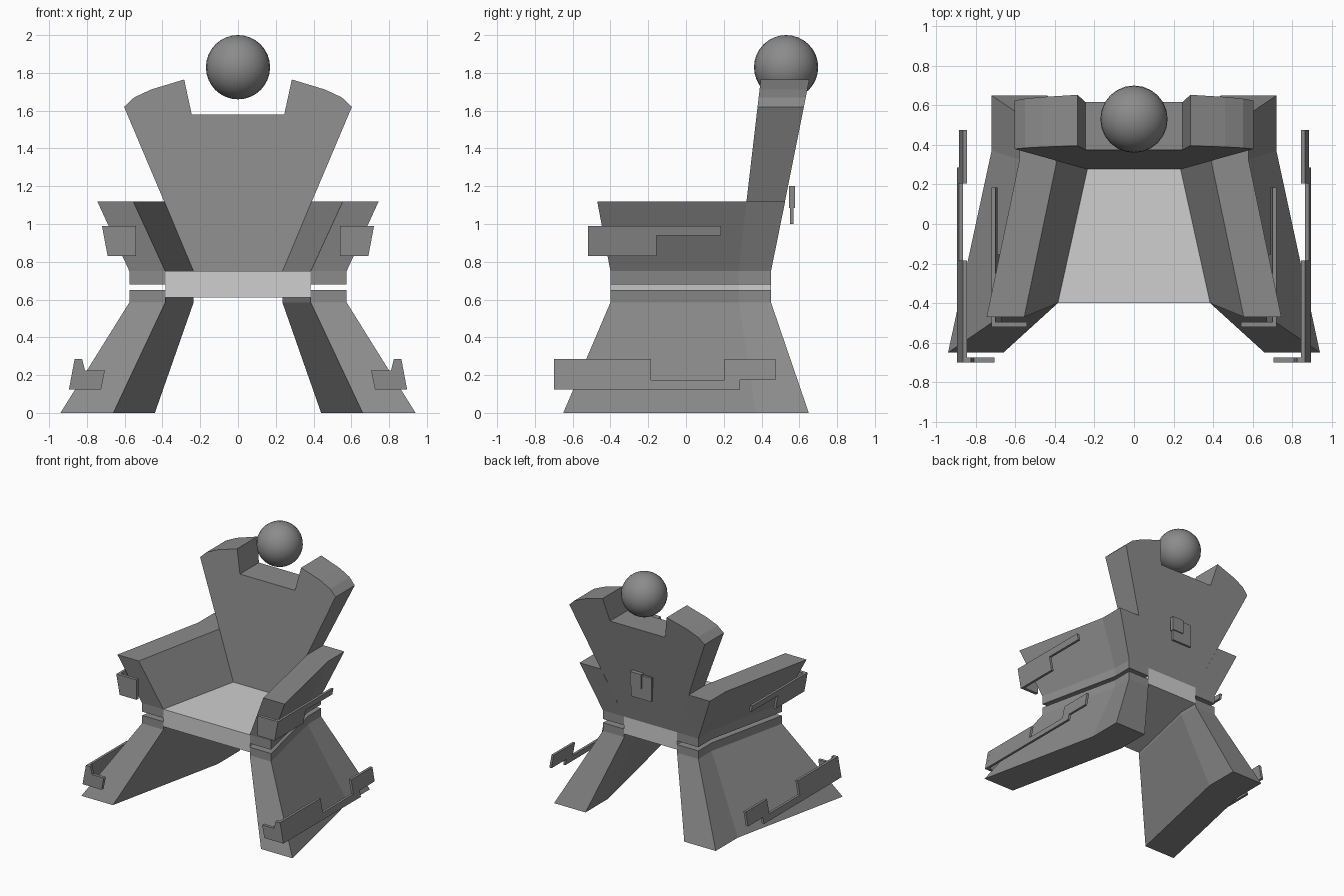
import bpy, bmesh

if "Cube" in bpy.data.objects:
    bpy.data.objects.remove(bpy.data.objects["Cube"])

def material(name, v):
    m = bpy.data.materials.new(name)
    m.diffuse_color = (v, v, v, 1)
    m.use_nodes = True
    m.node_tree.nodes["Principled BSDF"].inputs["Base Color"].default_value = m.diffuse_color
    return m

STONE = material("mid grey", 0.26)
SEAT = material("light grey", 0.62)

def loft(name, rings, mat=STONE):
    """Closed solid joining equal-length rings of points, capped at both ends."""
    bm = bmesh.new()
    vs = [[bm.verts.new(p) for p in r] for r in rings]
    n = len(rings[0])
    for a, b in zip(vs, vs[1:]):
        for i in range(n):
            j = (i + 1) % n
            bm.faces.new((a[i], a[j], b[j], b[i]))
    bm.faces.new(vs[0][::-1])
    bm.faces.new(vs[-1])
    bmesh.ops.recalc_face_normals(bm, faces=bm.faces)
    me = bpy.data.meshes.new(name)
    bm.to_mesh(me)
    bm.free()
    me.materials.append(mat)
    ob = bpy.data.objects.new(name, me)
    bpy.context.collection.objects.link(ob)
    return ob

def box(name, x0, x1, y0, y1, z0, z1):
    return loft(name, [[(x0, y0, z), (x1, y0, z), (x1, y1, z), (x0, y1, z)] for z in (z0, z1)])

def side_ring(s, z, in_f, in_b, w, y0, y1, y2):
    """Plan section: tapers from front to crease, then runs straight to the rear."""
    pts = [(in_f, y0), (in_b, y1), (in_b, y2), (in_b + w, y2), (in_b + w, y1), (in_f + w, y0)]
    return [(s * x, y, z) for x, y in pts]

def side_plate(name, s, profile, x_at, t=0.02):
    """Leaning plate cut from a side profile of (y, z) points."""
    return loft(name, [[(s * (x_at(z) - d), y, z) for y, z in profile] for d in (0, t)])

def front_plate(name, s, profile, y0, y1):
    return loft(name, [[(s * x, y, z) for x, z in profile] for y in (y0, y1)])

ARM_SIDE = [(-.52, .83), (-.52, .99), (.185, .99), (.185, .94), (-.155, .94), (-.155, .83)]
ARM_FRONT = [(.54, .83), (.54, .99), (.72, .99), (.69, .83)]
LEG_SIDE = [(-.70, .125), (-.70, .285), (-.185, .285), (-.185, .175), (.205, .175),
            (.205, .285), (.475, .285), (.475, .175), (.285, .175), (.285, .125)]
LEG_FRONT = [(.895, .125), (.725, .125), (.705, .225), (.81, .225), (.825, .285), (.865, .285)]

for s, side in ((-1, "left"), (1, "right")):
    mid = (.385, .235, .19, -.4, .28, .45)
    # splayed leg and flared armrest, with a gap between them
    loft(side + "_leg", [side_ring(s, 0, .66, .44, .28, -.65, .37, .65),
                         side_ring(s, .585, *mid), side_ring(s, .65, *mid)])
    loft(side + "_armrest", [side_ring(s, .68, *mid), side_ring(s, .75, *mid),
                             side_ring(s, 1.12, .555, .39, .19, -.47, .32, .525)])
    # corner trim plates
    side_plate(side + "_arm_side_trim", s, ARM_SIDE, lambda z: .69 + (z - .83) * .19)
    front_plate(side + "_arm_front_trim", s, ARM_FRONT, -.52, -.495)
    side_plate(side + "_leg_side_trim", s, LEG_SIDE, lambda z: .895 - (z - .125) * .19)
    front_plate(side + "_leg_front_trim", s, LEG_FRONT, -.70, -.675)

# seat slab
plan = [(-.385, -.4), (.385, -.4), (.235, .28), (.235, .45), (-.235, .45), (-.235, .28)]
loft("seat", [[(x, y, z) for x, y in plan] for z in (.61, .75)], SEAT)

# reclined backrest with a notch in its top edge
half = [(.235, .75), (.603, 1.62), (.55, 1.67), (.46, 1.712), (.285, 1.765), (.245, 1.58)]
outline = half + [(-x, z) for x, z in reversed(half)]
loft("backrest", [[(x, y + k * (z - .75), z) for x, z in outline]
                  for y, k in ((.277, .117), (.45, .2))])

# small badge behind the backrest
box("rear_badge_plate", -.09, .09, .55, .57, 1.0, 1.19)
box("rear_badge_block", -.005, .095, .545, .578, 1.085, 1.2)

# ball above the notch
bpy.ops.mesh.primitive_uv_sphere_add(segments=24, ring_count=16, radius=.17, location=(0, .53, 1.83))
ball = bpy.context.object
ball.name = "headrest_ball"
ball.data.materials.append(STONE)
bpy.ops.object.shade_smooth()
